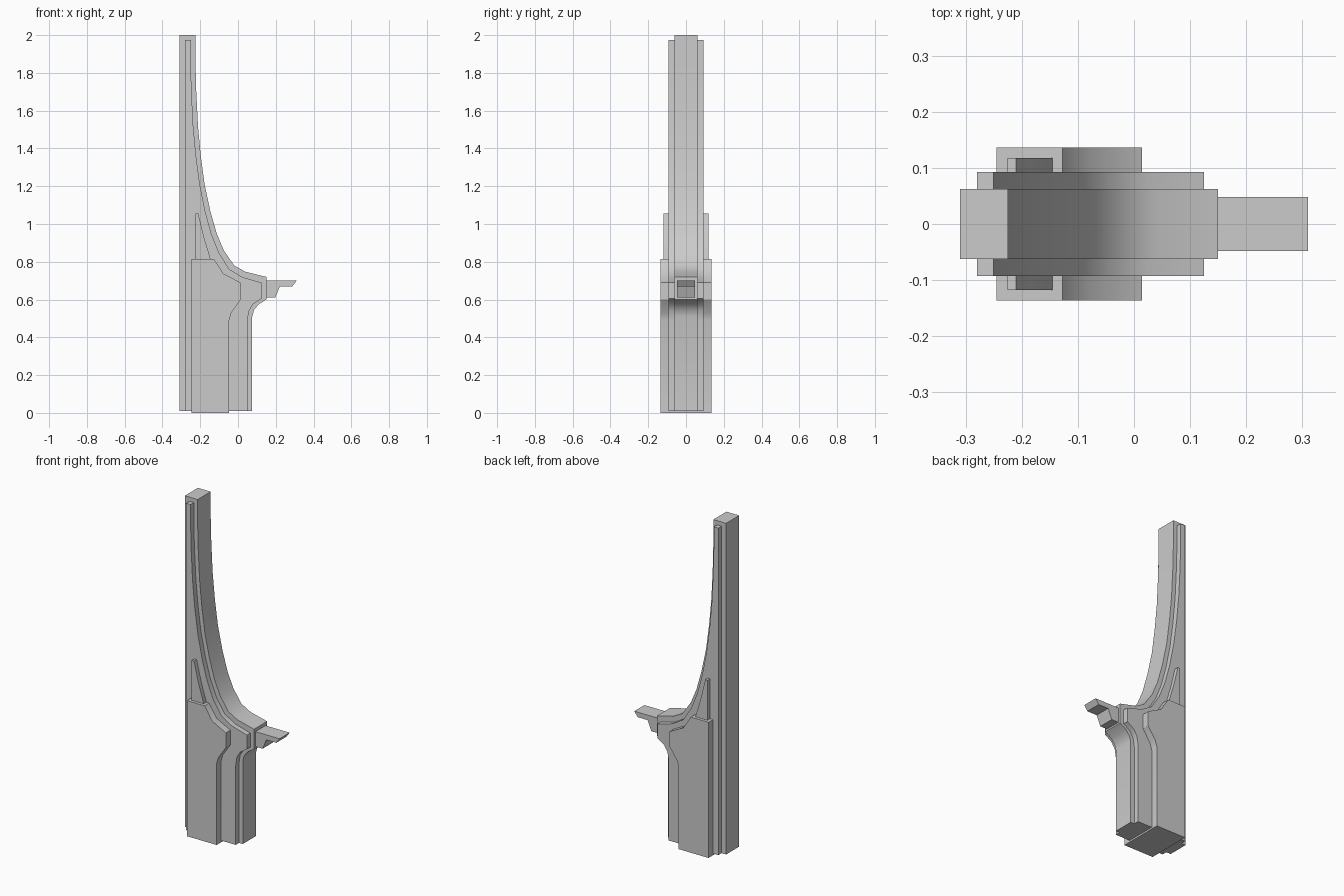
import bpy, bmesh


def slab(name, profile, half):
    """Extrude an (x, z) outline symmetrically about y = 0."""
    bm = bmesh.new()
    face = bm.faces.new([bm.verts.new((x, -half, z)) for x, z in profile])
    ext = bmesh.ops.extrude_face_region(bm, geom=[face], use_keep_orig=True)
    verts = [v for v in ext["geom"] if isinstance(v, bmesh.types.BMVert)]
    bmesh.ops.translate(bm, verts=verts, vec=(0, 2 * half, 0))
    bmesh.ops.recalc_face_normals(bm, faces=bm.faces)
    me = bpy.data.meshes.new(name)
    bm.to_mesh(me)
    bm.free()
    ob = bpy.data.objects.new(name, me)
    bpy.context.collection.objects.link(ob)
    bpy.ops.object.select_all(action='DESELECT')
    ob.select_set(True)
    bpy.context.view_layer.objects.active = ob
    bpy.ops.object.shade_smooth_by_angle(angle=0.6)
    return ob


# Tall central post with sweeping front curve
slab("post_core", [
    (-0.31, 0.01), (0.075, 0.01), (0.075, 0.51), (0.085, 0.545), (0.11, 0.575),
    (0.15, 0.60), (0.15, 0.72), (0.04, 0.747), (-0.02, 0.78), (-0.075, 0.86),
    (-0.113, 0.95), (-0.147, 1.07), (-0.177, 1.21), (-0.197, 1.36),
    (-0.212, 1.52), (-0.221, 1.70), (-0.225, 1.85), (-0.225, 2.0), (-0.31, 2.0)],
    0.062)

# Thinner raised trim following the same sweep
slab("side_trim", [
    (-0.28, 0.01), (0.05, 0.01), (0.05, 0.49), (0.058, 0.54), (0.08, 0.575),
    (0.125, 0.605), (0.125, 0.69), (0.025, 0.718), (-0.045, 0.76), (-0.10, 0.845),
    (-0.14, 0.945), (-0.173, 1.065), (-0.202, 1.21), (-0.222, 1.36),
    (-0.237, 1.52), (-0.246, 1.70), (-0.25, 1.85), (-0.25, 1.975), (-0.28, 1.975)],
    0.093)

# Pointed rib rising out of the base cladding
slab("side_rib", [
    (-0.225, 0.01), (-0.145, 0.01), (-0.145, 0.815), (-0.18, 0.93),
    (-0.21, 1.055), (-0.225, 1.055)], 0.118)

# Outermost base cladding
slab("base_cladding", [
    (-0.245, 0.0), (-0.047, 0.0), (-0.047, 0.49), (-0.035, 0.53), (0.014, 0.60),
    (0.014, 0.69), (-0.077, 0.737), (-0.127, 0.815), (-0.245, 0.815)], 0.136)

# Bracket projecting from the front
slab("front_bracket", [
    (0.14, 0.61), (0.197, 0.61), (0.222, 0.67), (0.288, 0.67),
    (0.31, 0.70), (0.14, 0.70)], 0.048)
